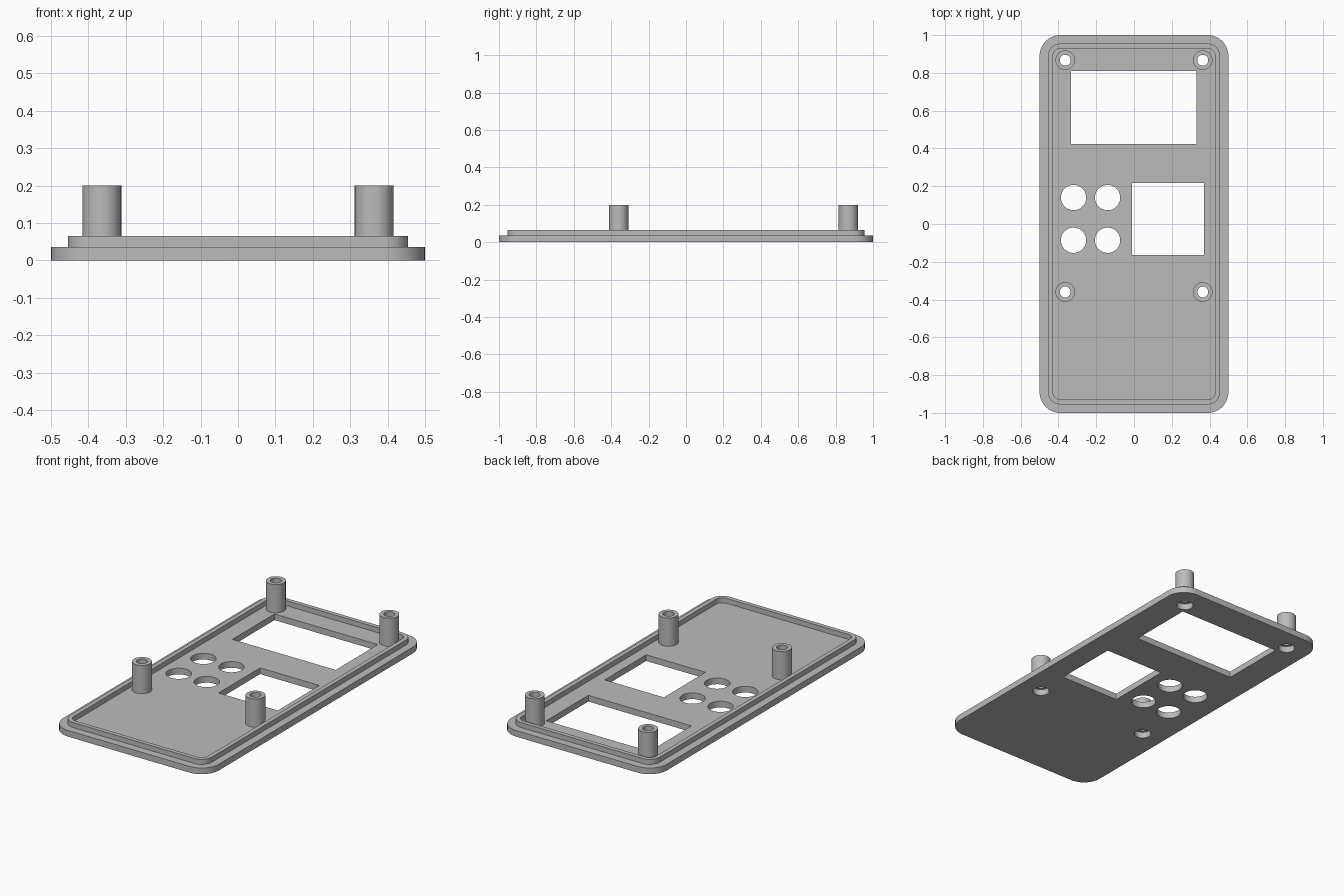
import bpy, bmesh, math

cube = bpy.data.objects.get("Cube")
if cube:
    bpy.data.objects.remove(cube, do_unlink=True)

grey = bpy.data.materials.new("matte grey plastic")
grey.use_nodes = True
grey.diffuse_color = (0.5, 0.5, 0.5, 1)
grey.node_tree.nodes["Principled BSDF"].inputs["Base Color"].default_value = (0.5, 0.5, 0.5, 1)

THICK, LIP_TOP, POST_TOP = 0.036, 0.065, 0.2


def rounded(hx, hy, r, n=10):
    """Counter-clockwise rounded rectangle outline."""
    pts = []
    for q, (sx, sy) in enumerate(((1, 1), (-1, 1), (-1, -1), (1, -1))):
        for i in range(n + 1):
            a = (q + i / n) * math.pi / 2
            pts.append((sx * (hx - r) + r * math.cos(a), sy * (hy - r) + r * math.sin(a)))
    return pts


def circle(cx, cy, r, n=40):
    return [(cx + r * math.cos(math.tau * i / n), cy + r * math.sin(math.tau * i / n))
            for i in range(n)]


def box(x0, x1, y0, y1):
    return [(x0, y0), (x1, y0), (x1, y1), (x0, y1)]


def prisms(name, shapes):
    """One object from (outline, bottom, top) extrusions."""
    bm = bmesh.new()
    for pts, z0, z1 in shapes:
        face = bm.faces.new([bm.verts.new((x, y, z0)) for x, y in pts])
        new = bmesh.ops.extrude_face_region(bm, geom=[face])["geom"]
        for v in new:
            if isinstance(v, bmesh.types.BMVert):
                v.co.z = z1
    bmesh.ops.recalc_face_normals(bm, faces=bm.faces)
    me = bpy.data.meshes.new(name)
    bm.to_mesh(me)
    bm.free()
    me.materials.append(grey)
    ob = bpy.data.objects.new(name, me)
    bpy.context.collection.objects.link(ob)
    return ob


def boolean(ob, other, op):
    mod = ob.modifiers.new(op.lower(), "BOOLEAN")
    mod.operation, mod.object, mod.solver = op, other, "EXACT"
    bpy.context.view_layer.objects.active = ob
    bpy.ops.object.modifier_apply(modifier=mod.name)
    bpy.data.objects.remove(other, do_unlink=True)


# Base plate with stepped lip
panel = prisms("cover_panel", [(rounded(0.5, 1.0, 0.11), 0, THICK)])
boolean(panel, prisms("lip", [(rounded(0.455, 0.955, 0.065), THICK / 2, LIP_TOP)]), "UNION")
boolean(panel, prisms("recess", [(rounded(0.43, 0.93, 0.04), THICK, 0.1)]), "DIFFERENCE")

# Standoff posts
posts = [(x, y) for x in (-0.364, 0.364) for y in (-0.36, 0.867)]
boolean(panel, prisms("standoffs", [(circle(x, y, 0.052), THICK / 2, POST_TOP)
                                    for x, y in posts]), "UNION")

# Screen windows, button holes and screw bores
cuts = [(box(-0.333, 0.33, 0.424, 0.81), -0.1, 0.1),
        (box(-0.01, 0.37, -0.164, 0.217), -0.1, 0.1)]
cuts += [(circle(x, y, 0.067), -0.1, 0.1) for x in (-0.32, -0.14) for y in (-0.086, 0.14)]
cuts += [(circle(x, y, 0.029), -0.1, 0.3) for x, y in posts]
boolean(panel, prisms("openings", cuts), "DIFFERENCE")

# Screw head counterbores on the underside
boolean(panel, prisms("counterbores", [(circle(x, y, 0.045), -0.1, THICK)
                                       for x, y in posts]), "DIFFERENCE")

bpy.ops.object.select_all(action="DESELECT")
panel.select_set(True)
bpy.context.view_layer.objects.active = panel
bpy.ops.object.shade_smooth_by_angle(angle=math.radians(30))
